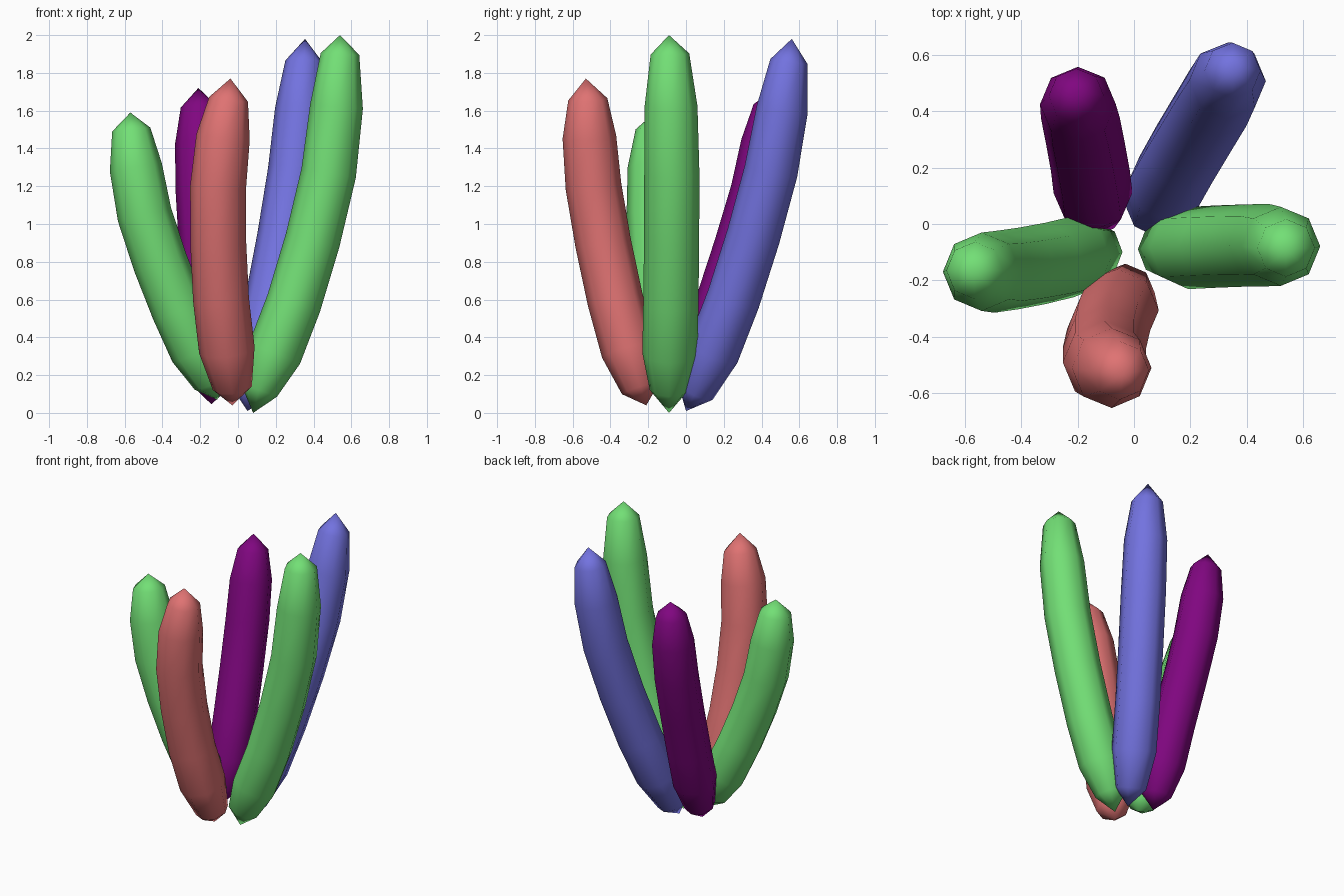
import bpy
import bmesh
from math import cos, sin, pi
from mathutils import Vector

default_cube = bpy.data.objects.get("Cube")
if default_cube:
    bpy.data.objects.remove(default_cube, do_unlink=True)

SIDES = 8
# Relative thickness of each ring between the two pointed ends
THICKNESS = [0.70, 1.0, 1.0, 1.0, 1.0, 0.96, 0.70]


def make_material(name, colour):
    material = bpy.data.materials.new(name)
    material.use_nodes = True
    rgba = (*colour, 1.0)
    material.diffuse_color = rgba
    shader = next(n for n in material.node_tree.nodes if n.type == "BSDF_PRINCIPLED")
    shader.inputs["Base Color"].default_value = rgba
    shader.inputs["Roughness"].default_value = 0.6
    return material


def refine_spine(points):
    """Add a spline midpoint to every span between the two end caps."""
    spine = [points[0], points[1]]
    for i in range(1, len(points) - 2):
        before, start, end, after = points[i - 1:i + 3]
        spine.append((start * 9 + end * 9 - before - after) / 16)
        spine.append(end)
    spine.append(points[-1])
    return spine


def make_stalk(name, material, radius, control_points):
    """Sweep a tapered octagon along a bent spine and close it with points."""
    spine = refine_spine([Vector(p) for p in control_points])
    bm = bmesh.new()
    rings = []
    for i, thickness in enumerate(THICKNESS, start=1):
        axis = (spine[i + 1] - spine[i - 1]).normalized()
        side = Vector((1, 0, 0))
        side = (side - axis * side.dot(axis)).normalized()
        front = axis.cross(side)
        ring = []
        for k in range(SIDES):
            angle = 2 * pi * k / SIDES
            offset = side * cos(angle) + front * sin(angle)
            ring.append(bm.verts.new(spine[i] + offset * radius * thickness))
        rings.append(ring)

    # Side walls
    for lower, upper in zip(rings, rings[1:]):
        for k in range(SIDES):
            n = (k + 1) % SIDES
            bm.faces.new((lower[k], lower[n], upper[n], upper[k]))

    # Pointed end caps
    base_tip = bm.verts.new(spine[0])
    top_tip = bm.verts.new(spine[-1])
    for k in range(SIDES):
        n = (k + 1) % SIDES
        bm.faces.new((base_tip, rings[0][n], rings[0][k]))
        bm.faces.new((top_tip, rings[-1][k], rings[-1][n]))

    bmesh.ops.recalc_face_normals(bm, faces=bm.faces)
    for face in bm.faces:
        face.smooth = True
    mesh = bpy.data.meshes.new(name)
    bm.to_mesh(mesh)
    bm.free()
    mesh.materials.append(material)
    stalk = bpy.data.objects.new(name, mesh)
    bpy.context.collection.objects.link(stalk)
    return stalk


green = make_material("leaf green", (0.17, 0.74, 0.18))
red = make_material("coral red", (0.74, 0.17, 0.17))
blue = make_material("periwinkle blue", (0.17, 0.17, 0.74))
purple = make_material("deep purple", (0.216, 0.002, 0.216))

# Spines run from base tip to top tip
make_stalk("left_stalk", green, 0.146, [
    (0.08, -0.09, 0.0), (0.11, -0.09, 0.12), (0.295, -0.08, 0.58),
    (0.48, -0.075, 1.27), (0.54, -0.085, 1.9), (0.54, -0.09, 2.0)])

make_stalk("back_left_stalk", blue, 0.142, [
    (0.05, 0.0, 0.01), (0.07, 0.05, 0.11), (0.18, 0.25, 0.6),
    (0.3, 0.45, 1.28), (0.35, 0.545, 1.86), (0.355, 0.56, 1.98)])

make_stalk("front_stalk", red, 0.148, [
    (-0.03, -0.21, 0.04), (-0.03, -0.24, 0.13), (-0.09, -0.375, 0.6),
    (-0.105, -0.49, 1.2), (-0.05, -0.52, 1.66), (-0.04, -0.53, 1.77)])

make_stalk("right_stalk", green, 0.145, [
    (-0.11, -0.085, 0.07), (-0.135, -0.095, 0.16), (-0.315, -0.14, 0.55),
    (-0.495, -0.17, 1.05), (-0.565, -0.165, 1.5), (-0.57, -0.165, 1.59)])

make_stalk("back_stalk", purple, 0.14, [
    (-0.14, 0.02, 0.045), (-0.14, 0.05, 0.14), (-0.155, 0.19, 0.58),
    (-0.19, 0.375, 1.17), (-0.205, 0.455, 1.62), (-0.21, 0.47, 1.72)])
